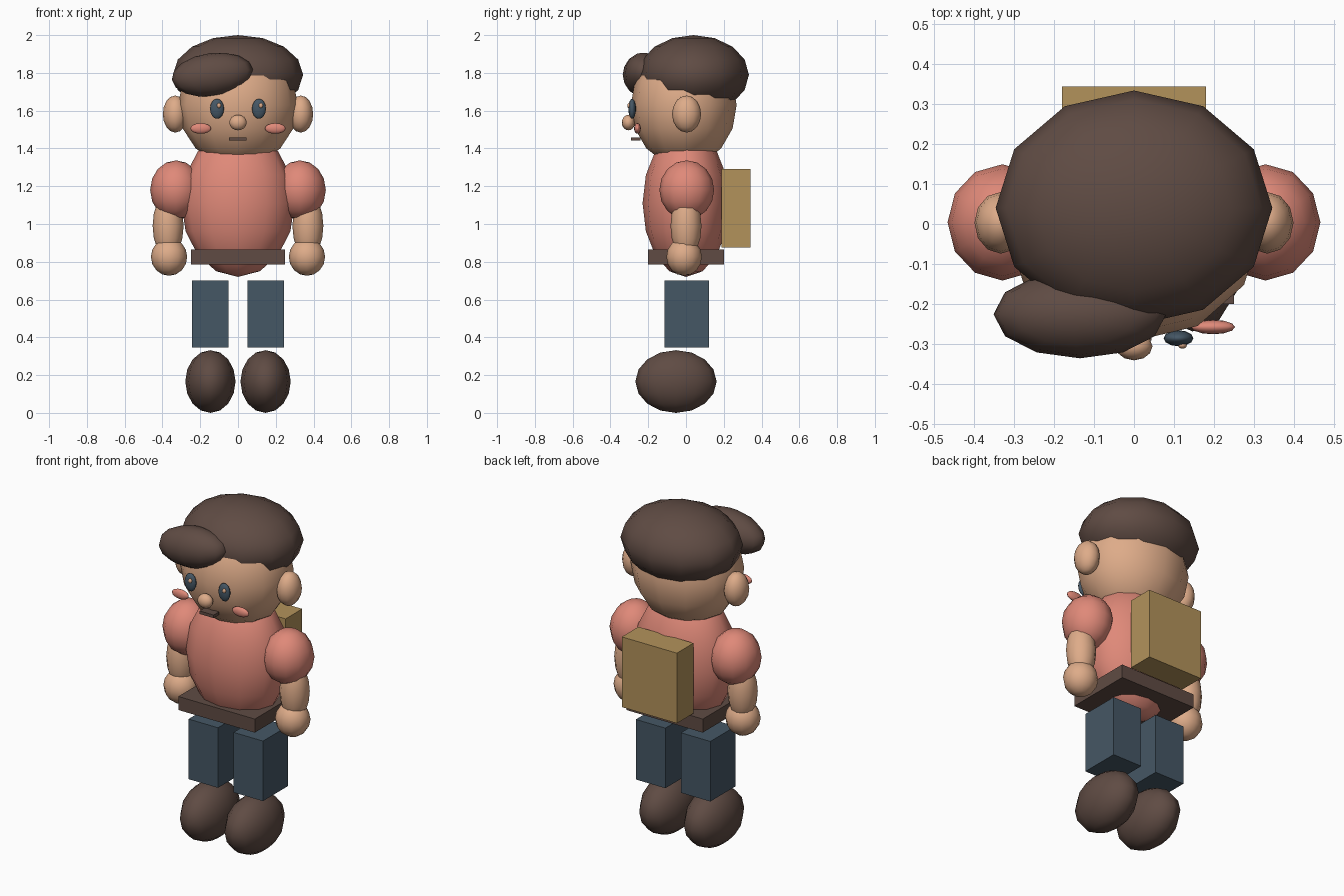
import bpy
import math

old = bpy.data.objects.get("Cube")
if old:
    bpy.data.objects.remove(old, do_unlink=True)


def material(name, rgb):
    m = bpy.data.materials.new(name)
    m.use_nodes = True
    m.diffuse_color = (*rgb, 1)
    m.node_tree.nodes["Principled BSDF"].inputs["Base Color"].default_value = (*rgb, 1)
    return m


skin = material("skin", (0.73, 0.41, 0.25))
coral = material("coral", (0.74, 0.25, 0.19))
brown = material("dark brown", (0.115, 0.071, 0.057))
slate = material("slate blue", (0.06, 0.095, 0.13))
tan = material("tan", (0.45, 0.29, 0.105))


def finish(name, mat):
    ob = bpy.context.object
    ob.name = name
    ob.data.materials.append(mat)
    return ob


def ball(name, mat, centre, radii, tilt=0):
    bpy.ops.mesh.primitive_uv_sphere_add(segments=12, ring_count=8, radius=1,
                                         location=centre, rotation=(0, tilt, 0))
    bpy.context.object.scale = radii
    bpy.ops.object.shade_smooth()
    return finish(name, mat)


def box(name, mat, centre, size):
    bpy.ops.mesh.primitive_cube_add(size=1, location=centre)
    bpy.context.object.scale = size
    return finish(name, mat)


# Body, belt and backpack
ball("torso", coral, (0, 0, 1.11), (0.3, 0.23, 0.39))
box("belt", brown, (0, 0, 0.825), (0.5, 0.4, 0.08))
box("backpack", tan, (0, 0.265, 1.083), (0.36, 0.155, 0.415))

# Head and hair
ball("head", skin, (0, -0.012, 1.63), (0.317, 0.28, 0.325))
ball("hair", brown, (0, 0.04, 1.79), (0.345, 0.293, 0.21))
ball("fringe", brown, (-0.135, -0.225, 1.79), (0.217, 0.11, 0.115), math.radians(-7))
ball("nose", skin, (0, -0.305, 1.537), (0.046, 0.035, 0.041))
box("mouth", brown, (-0.002, -0.265, 1.45), (0.092, 0.05, 0.018))

# Paired parts
for side, s in (("left", 1), ("right", -1)):
    ball(side + "_ear", skin, (s * 0.332, 0.003, 1.582), (0.066, 0.077, 0.098))
    ball(side + "_eye", slate, (s * 0.111, -0.285, 1.61), (0.037, 0.02, 0.053))
    ball(side + "_eye_glint", skin, (s * 0.111 + 0.01, -0.302, 1.627), (0.011, 0.009, 0.013))
    ball(side + "_cheek", coral, (s * 0.197, -0.257, 1.506), (0.055, 0.018, 0.028))
    ball(side + "_sleeve", coral, (s * 0.328, 0.004, 1.18), (0.137, 0.145, 0.157))
    ball(side + "_forearm", skin, (s * 0.37, 0, 0.99), (0.082, 0.082, 0.17))
    ball(side + "_hand", skin, (s * 0.365, -0.01, 0.826), (0.096, 0.094, 0.1))
    box(side + "_leg", slate, (s * 0.147, 0.003, 0.523), (0.193, 0.235, 0.355))
    ball(side + "_shoe", brown, (s * 0.146, -0.053, 0.166), (0.133, 0.215, 0.166))
